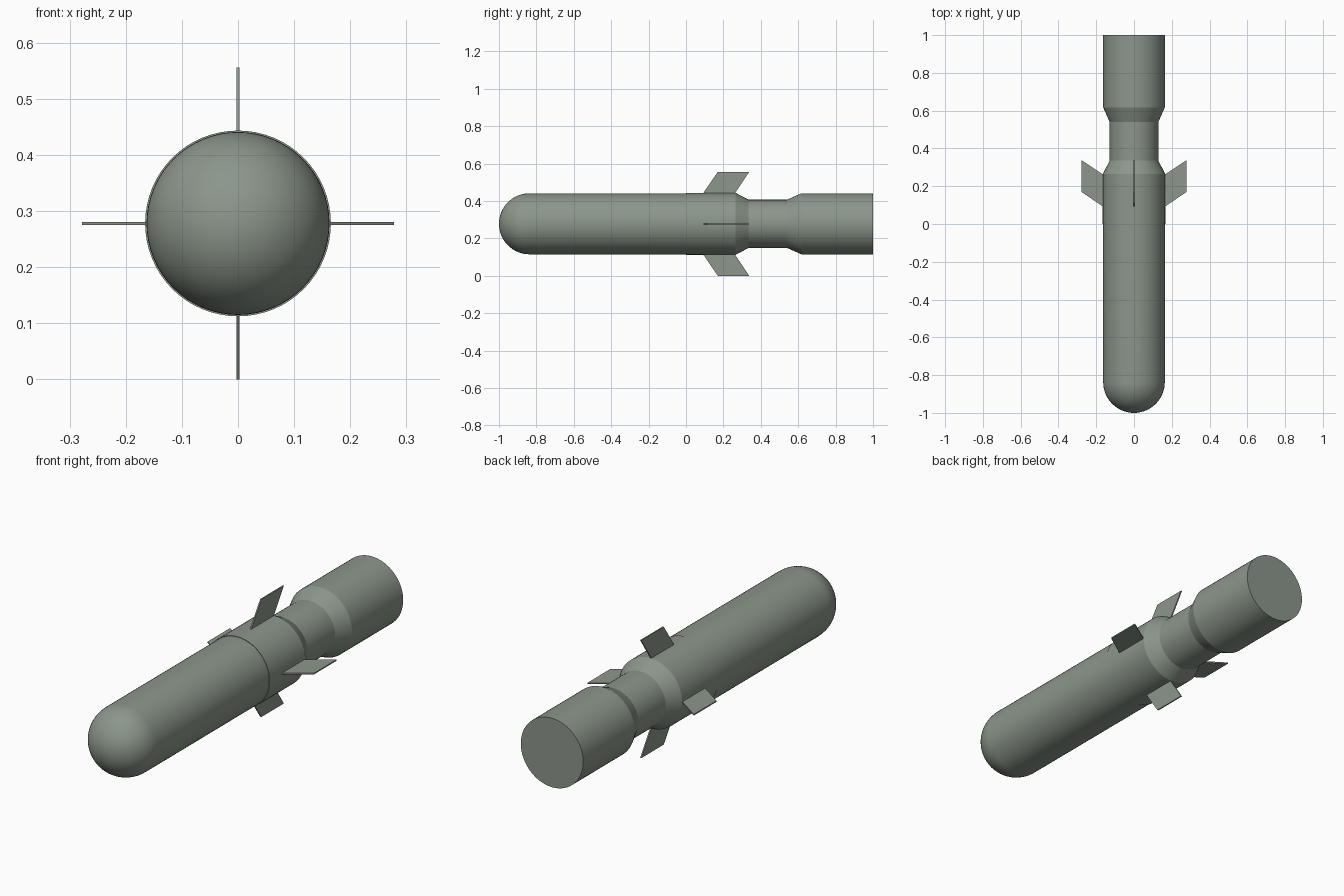
import bpy, bmesh, math
from mathutils import Matrix, Vector

if "Cube" in bpy.data.objects:
    bpy.data.objects.remove(bpy.data.objects["Cube"])

ZC = 0.278          # height of the long axis
SEG = 64

mat = bpy.data.materials.new("grey_green")
mat.diffuse_color = (0.262, 0.305, 0.258, 1)
mat.use_nodes = True
mat.node_tree.nodes["Principled BSDF"].inputs["Base Color"].default_value = mat.diffuse_color


def finish(name, bm, smooth=True):
    bmesh.ops.recalc_face_normals(bm, faces=bm.faces)
    me = bpy.data.meshes.new(name)
    bm.to_mesh(me)
    bm.free()
    me.materials.append(mat)
    ob = bpy.data.objects.new(name, me)
    bpy.context.collection.objects.link(ob)
    if smooth:
        bpy.ops.object.select_all(action='DESELECT')
        ob.select_set(True)
        bpy.context.view_layer.objects.active = ob
        bpy.ops.object.shade_smooth_by_angle(angle=math.radians(15))
    return ob


def lathe(name, profile):
    """Spin (y, radius) points around the long axis."""
    bm = bmesh.new()
    vs = [bm.verts.new((r, y, ZC)) for y, r in profile]
    es = [bm.edges.new(p) for p in zip(vs, vs[1:])]
    bmesh.ops.spin(bm, geom=vs + es, cent=(0, 0, ZC), axis=(0, 1, 0),
                   angle=math.tau, steps=SEG, use_duplicate=False)
    bmesh.ops.remove_doubles(bm, verts=bm.verts, dist=1e-5)
    return finish(name, bm)


# Front body: round nose and straight tube
R = 0.163
nose = [(-1 + R - R * math.cos(a), R * math.sin(a))
        for a in (math.pi / 2 * i / 16 for i in range(17))]
lathe("nose_body", nose + [(0.0, R), (0.0, 0)])

# Rear body: fin sleeve, narrow waist, tail tube
lathe("rear_body", [(0.0, 0), (0.0, 0.1655), (0.265, 0.1655), (0.335, 0.129),
                    (0.54, 0.129), (0.617, R), (1.0, R), (1.0, 0)])

# Four swept fins around the sleeve
T = 0.003
outline = [(0.085, 0.155), (0.092, 0.164), (0.17, 0.278), (0.338, 0.278), (0.262, 0.164), (0.256, 0.155)]
for i, side in enumerate(("top", "right", "bottom", "left")):
    bm = bmesh.new()
    f = bm.faces.new([bm.verts.new((-T, y, r)) for y, r in outline])
    ext = bmesh.ops.extrude_face_region(bm, geom=[f])["geom"]
    bmesh.ops.translate(bm, vec=Vector((2 * T, 0, 0)),
                        verts=[v for v in ext if isinstance(v, bmesh.types.BMVert)])
    bm.transform(Matrix.Translation((0, 0, ZC)) @ Matrix.Rotation(i * math.pi / 2, 4, 'Y'))
    finish("fin_" + side, bm, smooth=False)
